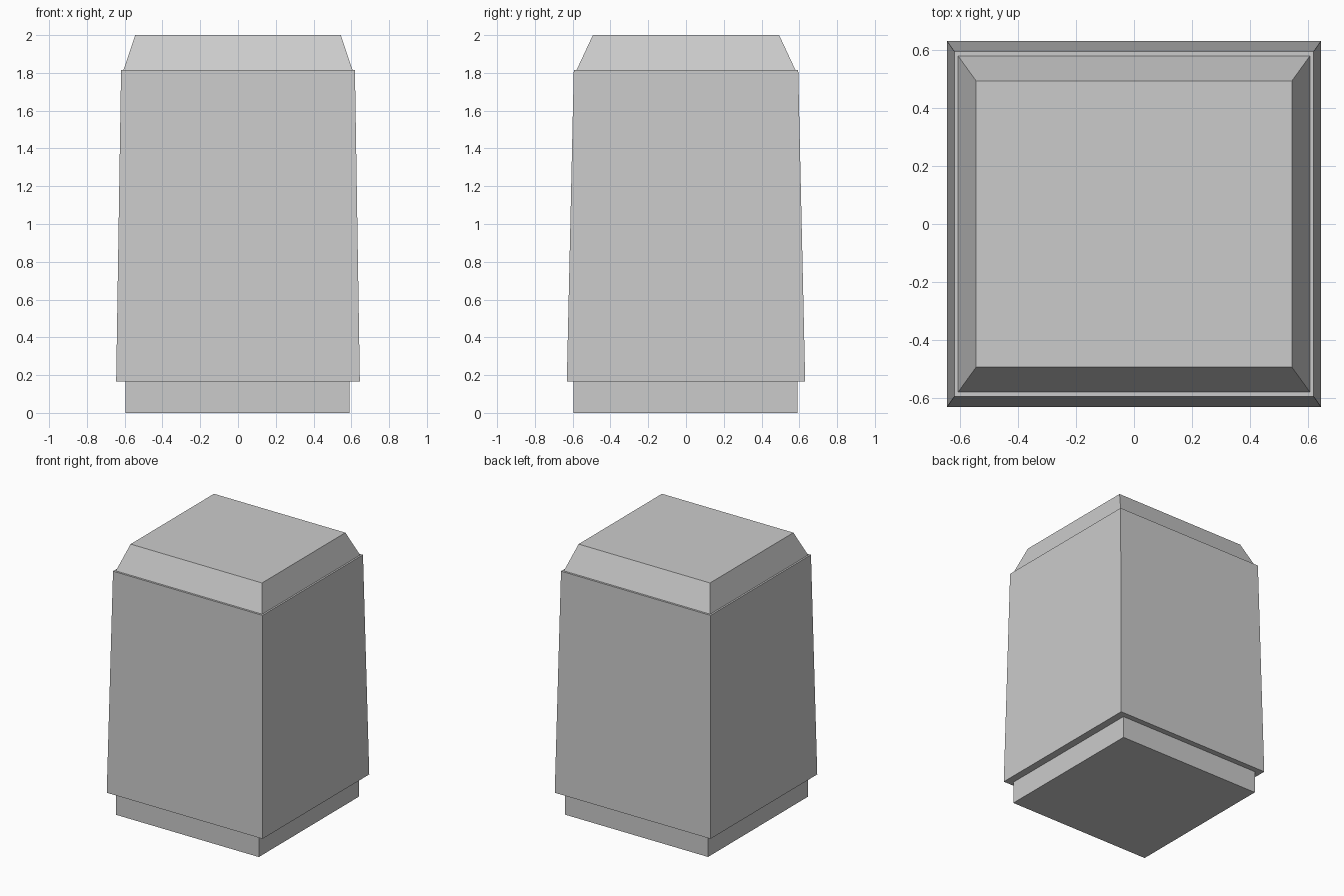
import bpy, bmesh

if "Cube" in bpy.data.objects:
    bpy.data.objects.remove(bpy.data.objects["Cube"])

grey = bpy.data.materials.new("plain grey")
grey.diffuse_color = (0.6, 0.6, 0.6, 1)
grey.use_nodes = True
grey.node_tree.nodes["Principled BSDF"].inputs["Base Color"].default_value = grey.diffuse_color


def tapered_box(name, bottom, top, z0, z1, cx=0, cy=0):
    """Box whose bottom and top half-sizes (x, y) differ."""
    bm = bmesh.new()
    bmesh.ops.create_cube(bm, size=2)
    for v in bm.verts:
        hx, hy = top if v.co.z > 0 else bottom
        v.co = (cx + v.co.x * hx, cy + v.co.y * hy, z1 if v.co.z > 0 else z0)
    mesh = bpy.data.meshes.new(name)
    bm.to_mesh(mesh)
    bm.free()
    mesh.materials.append(grey)
    obj = bpy.data.objects.new(name, mesh)
    bpy.context.collection.objects.link(obj)
    return obj


# recessed foot
tapered_box("base", (0.592, 0.592), (0.592, 0.592), 0, 0.165, -0.003, -0.003)
# slightly tapered main body
tapered_box("body", (0.645, 0.631), (0.619, 0.594), 0.165, 1.816)
# bevelled lid
tapered_box("cap", (0.606, 0.579), (0.544, 0.493), 1.816, 2.0)
